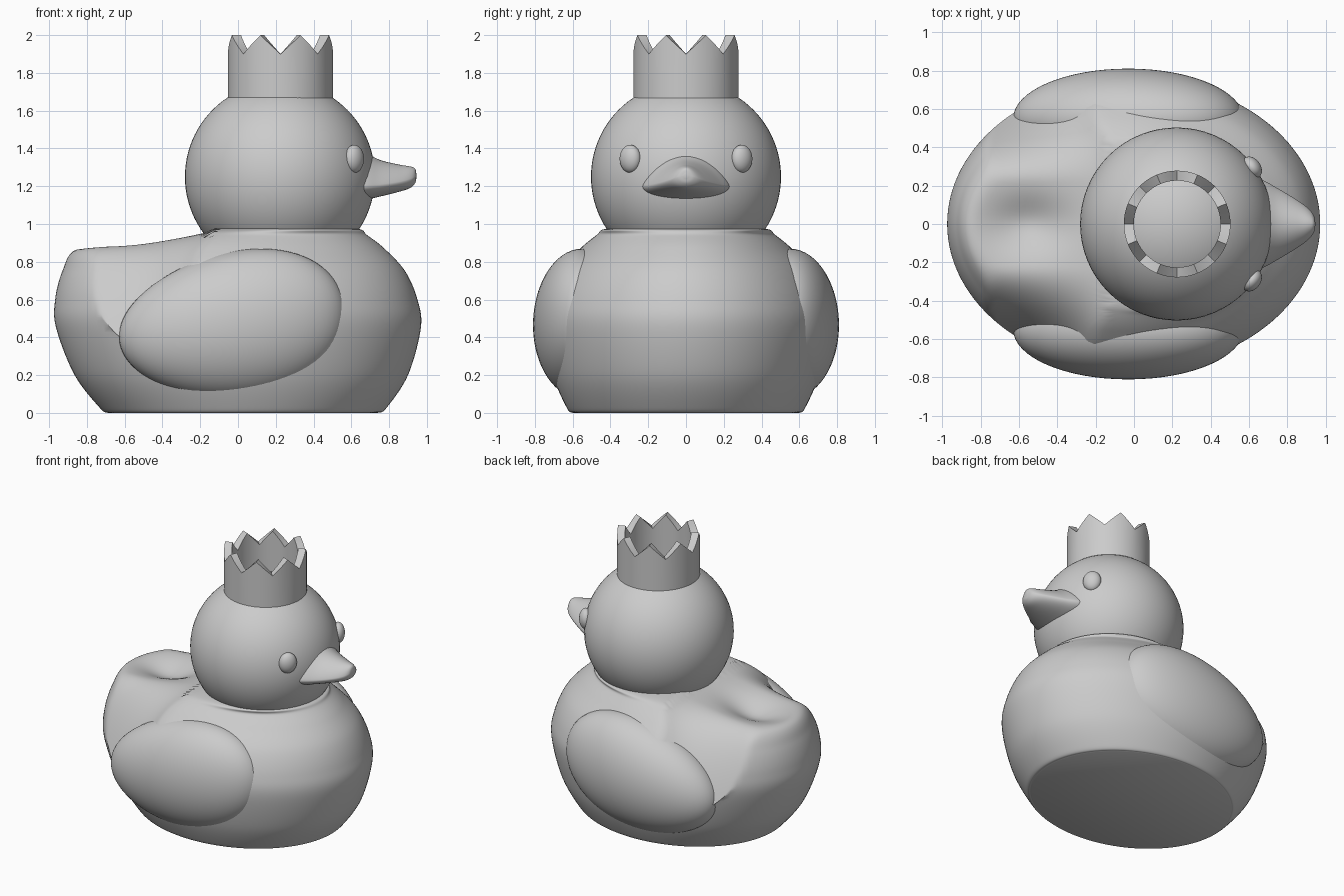
import bpy, bmesh, math
from mathutils import Vector, Matrix

cube = bpy.data.objects.get("Cube")
if cube:
    bpy.data.objects.remove(cube, do_unlink=True)

GREY = (0.6, 0.6, 0.6, 1)
grey = bpy.data.materials.new("plain_grey")
grey.use_nodes = True
grey.diffuse_color = GREY
grey.node_tree.nodes["Principled BSDF"].inputs["Base Color"].default_value = GREY


def finish(name, bm, angle=40):
    bmesh.ops.recalc_face_normals(bm, faces=bm.faces[:])
    mesh = bpy.data.meshes.new(name)
    bm.to_mesh(mesh)
    bm.free()
    mesh.materials.append(grey)
    obj = bpy.data.objects.new(name, mesh)
    bpy.context.collection.objects.link(obj)
    bpy.ops.object.select_all(action='DESELECT')
    obj.select_set(True)
    bpy.context.view_layer.objects.active = obj
    bpy.ops.object.shade_smooth_by_angle(angle=math.radians(angle))
    return obj


def spline(keys, steps):
    """Catmull-Rom samples through rows of key values."""
    rows = [Vector(k) for k in keys]
    rows = [2 * rows[0] - rows[1]] + rows + [2 * rows[-1] - rows[-2]]
    out = []
    for a, b, c, d in zip(rows, rows[1:], rows[2:], rows[3:]):
        for i in range(steps):
            t = i / steps
            out.append(0.5 * (2 * b + (c - a) * t + (2 * a - 5 * b + 4 * c - d) * t * t
                              + (3 * b - a - 3 * c + d) * t ** 3))
    return out + [rows[-2]]


def loft(rings, caps=True, closed=False):
    bm = bmesh.new()
    loops = [[bm.verts.new(p) for p in ring] for ring in rings]
    pairs = list(zip(loops, loops[1:])) + ([(loops[-1], loops[0])] if closed else [])
    for lower, upper in pairs:
        for i in range(len(lower)):
            j = (i + 1) % len(lower)
            bm.faces.new((lower[i], lower[j], upper[j], upper[i]))
    if caps and not closed:
        bm.faces.new(loops[0])
        bm.faces.new(loops[-1])
    return bm


def ellipsoid(matrix, segments=48, rings=32):
    bm = bmesh.new()
    bmesh.ops.create_uvsphere(bm, u_segments=segments, v_segments=rings, radius=1, matrix=matrix)
    return bm


def back_surface(x, y):
    """Height of the sculpted back: a tail rim, falling flanks and a central dish."""
    z = 0.88 + 0.068 * (max(0, x + 0.84) / 0.64) ** 2
    rear = min(1, max(0, (-0.1 - x) / 0.7))
    z -= 5 * rear * max(0, abs(y) - 0.22) ** 2
    z -= 0.08 * math.exp(-((x + 0.55) / 0.2) ** 2 - (y / 0.14) ** 2)
    return z + 2 * max(0, x + 0.15)


def soft_min(a, b, k=0.03):
    h = max(k - abs(a - b), 0) / k
    return min(a, b) - h * h * k / 4


# Body: height, front reach, back reach, half width
body_keys = [
    (0, 0.74, 0.69, 0.60), (0.025, 0.785, 0.73, 0.63), (0.2, 0.90, 0.865, 0.705),
    (0.45, 0.968, 0.963, 0.755), (0.6, 0.95, 0.968, 0.74), (0.75, 0.885, 0.93, 0.67),
    (0.87, 0.775, 0.855, 0.56), (0.94, 0.685, 0.62, 0.475), (0.975, 0.63, 0.22, 0.42),
    (0.98, 0.4, 0, 0.2),
]
SIDES = 128
rings = []
for z, front, back, half in spline(body_keys, 9):
    ring = []
    for i in range(SIDES):
        a = 2 * math.pi * i / SIDES
        x = (front - back) / 2 + (front + back) / 2 * math.cos(a)
        y = half * math.sin(a)
        ring.append((x, y, soft_min(z, back_surface(x, y))))
    rings.append(ring)
finish("body", loft(rings))

# Head
finish("head", ellipsoid(Matrix.Translation((0.222, 0, 1.25)) @ Matrix.Scale(0.503, 4), 64, 48))

# Wings and eyes, one per side
for side, label in ((1, "left"), (-1, "right")):
    bm = ellipsoid(Matrix.Diagonal((0.6, 0.26, 0.39, 1)), 64, 48)
    for v in bm.verts:
        v.co.z = v.co.z * (1 + 0.2 * v.co.x) + 0.1 * v.co.x
        v.co += Vector((-0.03, 0.55 * side, 0.465))
    finish(label + "_wing", bm)

    turn = Matrix.Rotation(side * math.radians(37), 4, 'Z')
    place = Matrix.Translation((0.615, 0.295 * side, 1.345))
    finish(label + "_eye", ellipsoid(place @ turn @ Matrix.Diagonal((0.045, 0.062, 0.074, 1)), 32, 24))

# Beak: reach, half width, top, corner and bottom heights
beak_keys = [
    (0.55, 0.25, 1.42, 1.20, 1.115), (0.66, 0.232, 1.385, 1.20, 1.125),
    (0.75, 0.185, 1.34, 1.205, 1.145), (0.85, 0.125, 1.315, 1.22, 1.17),
    (0.91, 0.08, 1.305, 1.235, 1.19), (0.937, 0.045, 1.293, 1.248, 1.215),
    (0.945, 0.01, 1.265, 1.255, 1.245),
]
rings = []
for x, half, top, mid, bottom in spline(beak_keys, 6):
    ring = []
    for i in range(48):
        a = 2 * math.pi * i / 48
        s = math.sin(a)
        z = mid + (top - mid) * s ** 1.6 if s > 0 else mid + (mid - bottom) * s
        ring.append((x, half * math.cos(a), z))
    rings.append(ring)
finish("beak", loft(rings), 50)

# Crown: a thick tube with eight points
POINTS, FINE = 8, 12
steps = POINTS * FINE


def crown_ring(radius, base=None):
    ring = []
    for i in range(steps):
        a = 2 * math.pi * i / steps
        rise = 1 - abs(2 * (i % FINE) / FINE - 1)
        z = base if base is not None else 1.9 + 0.1 * rise
        ring.append((0.225 + radius * math.cos(a), radius * math.sin(a), z))
    return ring


crown = [crown_ring(0.278, 1.64), crown_ring(0.278), crown_ring(0.226), crown_ring(0.226, 1.64)]
finish("crown", loft(crown, closed=True), 35)
